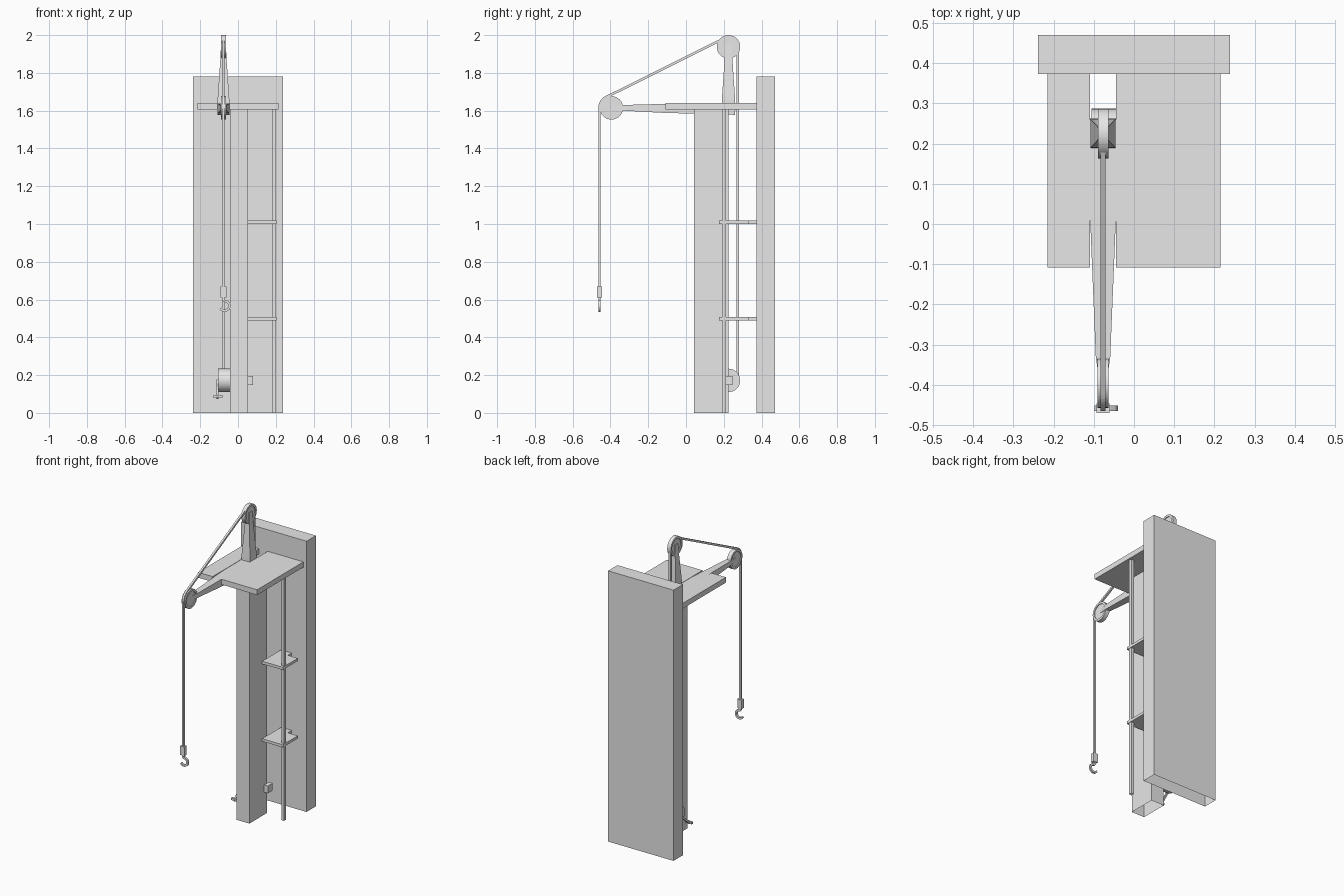
import bpy, bmesh, math
from mathutils import Vector

cube = bpy.data.objects.get("Cube")
if cube:
    bpy.data.objects.remove(cube, do_unlink=True)

GREY = (0.8, 0.8, 0.8, 1.0)
grey = bpy.data.materials.new("light_grey")
grey.use_nodes = True
grey.diffuse_color = GREY
grey.node_tree.nodes["Principled BSDF"].inputs["Base Color"].default_value = GREY

CX = -0.077  # centre plane of the crane
X_AXIS, Y_AXIS = Vector((1, 0, 0)), Vector((0, 1, 0))


def finish(name, bm):
    bmesh.ops.recalc_face_normals(bm, faces=bm.faces)
    mesh = bpy.data.meshes.new(name)
    bm.to_mesh(mesh)
    bm.free()
    mesh.materials.append(grey)
    obj = bpy.data.objects.new(name, mesh)
    bpy.context.collection.objects.link(obj)
    return obj


def box(name, x, y, z, open_bottom=False):
    bm = bmesh.new()
    bmesh.ops.create_cube(bm, size=1)
    for v in bm.verts:
        v.co = Vector([r[0] + (c + 0.5) * (r[1] - r[0]) for c, r in zip(v.co, (x, y, z))])
    obj = finish(name, bm)
    if open_bottom:
        bm = bmesh.new()
        bm.from_mesh(obj.data)
        low = [f for f in bm.faces if f.normal.z < -0.9]
        bmesh.ops.delete(bm, geom=low, context='FACES')
        bm.to_mesh(obj.data)
        bm.free()


def loft(name, rings):
    """Skin a list of equal-length point rings and cap both ends."""
    bm = bmesh.new()
    loops = [[bm.verts.new(p) for p in ring] for ring in rings]
    n = len(loops[0])
    for a, b in zip(loops, loops[1:]):
        for i in range(n):
            j = (i + 1) % n
            bm.faces.new((a[i], a[j], b[j], b[i]))
    bm.faces.new(loops[0])
    bm.faces.new(loops[-1])
    return finish(name, bm)


def wheel(name, y, z, radius, half, x=CX, rim=0.0, sides=32):
    """Disc with its axle along x, with optional sunken side faces."""
    angles = [2 * math.pi * i / sides for i in range(sides)]
    steps = [(-half, radius), (half, radius)]
    if rim:
        inner = radius - rim
        steps = [(-half + 0.005, inner), (-half, inner)] + steps
        steps += [(half, inner), (half - 0.005, inner)]
    obj = loft(name, [[(x + dx, y + r * math.cos(a), z + r * math.sin(a)) for a in angles]
                      for dx, r in steps])
    bpy.ops.object.select_all(action='DESELECT')
    obj.select_set(True)
    bpy.context.view_layer.objects.active = obj
    bpy.ops.object.shade_smooth_by_angle(angle=math.radians(35))


def bar(name, points, half, side):
    """Square bar along a flat path; side is the normal of the path's plane."""
    pts = [Vector(p) for p in points]
    rings = []
    for i, p in enumerate(pts):
        along = (pts[min(i + 1, len(pts) - 1)] - pts[max(i - 1, 0)]).normalized()
        out = along.cross(side) * half
        rings.append([p + out + side * half, p + out - side * half,
                      p - out - side * half, p - out + side * half])
    loft(name, rings)


def arc(y, z, radius, start, end, steps=8):
    angles = [math.radians(start + (end - start) * i / steps) for i in range(steps + 1)]
    return [(CX, y + radius * math.cos(a), z + radius * math.sin(a)) for a in angles]


# Wall, column and pole
box("back_wall", (-0.238, 0.238), (0.373, 0.47), (0, 1.782), True)
box("column", (-0.042, 0.053), (0.043, 0.225), (0, 1.605), True)
box("pole", (0.18, 0.2), (0.193, 0.213), (0, 1.605), True)

# Deck, split by the slot that holds the crane
box("deck_right", (-0.215, -0.109), (-0.108, 0.373), (1.605, 1.64))
box("deck_left", (-0.045, 0.215), (-0.108, 0.373), (1.605, 1.64))

# Two shelves with the rear outer corner cut away
outline = [(0.053, 0.176), (0.203, 0.176), (0.203, 0.332), (0.13, 0.332), (0.13, 0.373), (0.053, 0.373)]
for name, z in (("lower_shelf", 0.49), ("upper_shelf", 1.0)):
    loft(name, [[(x, y, h) for x, y in outline] for h in (z, z + 0.018)])

# Jib, thinning towards the front: y, half width, bottom, top
jib = [(0.26, 0.032, 1.578, 1.638), (0.015, 0.032, 1.585, 1.638),
       (-0.11, 0.027, 1.588, 1.636), (-0.33, 0.018, 1.6, 1.63), (-0.4, 0.008, 1.604, 1.626)]
loft("jib", [[(CX - w, y, lo), (CX + w, y, lo), (CX + w, y, hi), (CX - w, y, hi)]
             for y, w, lo, hi in jib])

# Mast, thinning upwards: z, half width, front, rear
mast = [(1.6, 0.032, 0.188, 0.262), (1.66, 0.031, 0.19, 0.26),
        (1.88, 0.016, 0.205, 0.245), (1.95, 0.013, 0.21, 0.24)]
loft("mast", [[(CX - w, a, z), (CX + w, a, z), (CX + w, b, z), (CX - w, b, z)]
              for z, w, a, b in mast])

# Pulleys
wheel("mast_pulley", 0.225, 1.938, 0.062, 0.013, rim=0.014)
wheel("jib_pulley", -0.395, 1.615, 0.062, 0.014, rim=0.014)

# Winch beside the column, with axle end and crank swung forwards
wheel("winch_drum", 0.225, 0.172, 0.062, 0.032, x=-0.074)
box("axle_end", (0.053, 0.08), (0.196, 0.246), (0.148, 0.196))
bar("crank_arm", [(-0.108, 0.225, 0.172), (-0.108, 0.115, 0.078)], 0.006, X_AXIS)
box("crank_handle", (-0.13, -0.082), (0.113, 0.127), (0.08, 0.094))

# Rope from the hook over both pulleys to the winch
rope = [(CX, -0.458, 0.66)]
rope += arc(-0.395, 1.615, 0.063, 180, 117)
rope += arc(0.225, 1.938, 0.05, 117, 0)
rope.append((CX, 0.275, 0.18))
bar("rope", rope, 0.0065, X_AXIS)

# Hook block and hook
box("hook_block", (CX - 0.016, CX + 0.016), (-0.47, -0.446), (0.61, 0.668))
hook = [(CX, -0.458, 0.615), (CX, -0.458, 0.597)]
for i in range(10):
    a = math.radians(95 - 27 * i)
    hook.append((CX + 0.006 + 0.026 * math.cos(a), -0.458, 0.567 + 0.026 * math.sin(a)))
bar("hook", hook, 0.0065, Y_AXIS)
